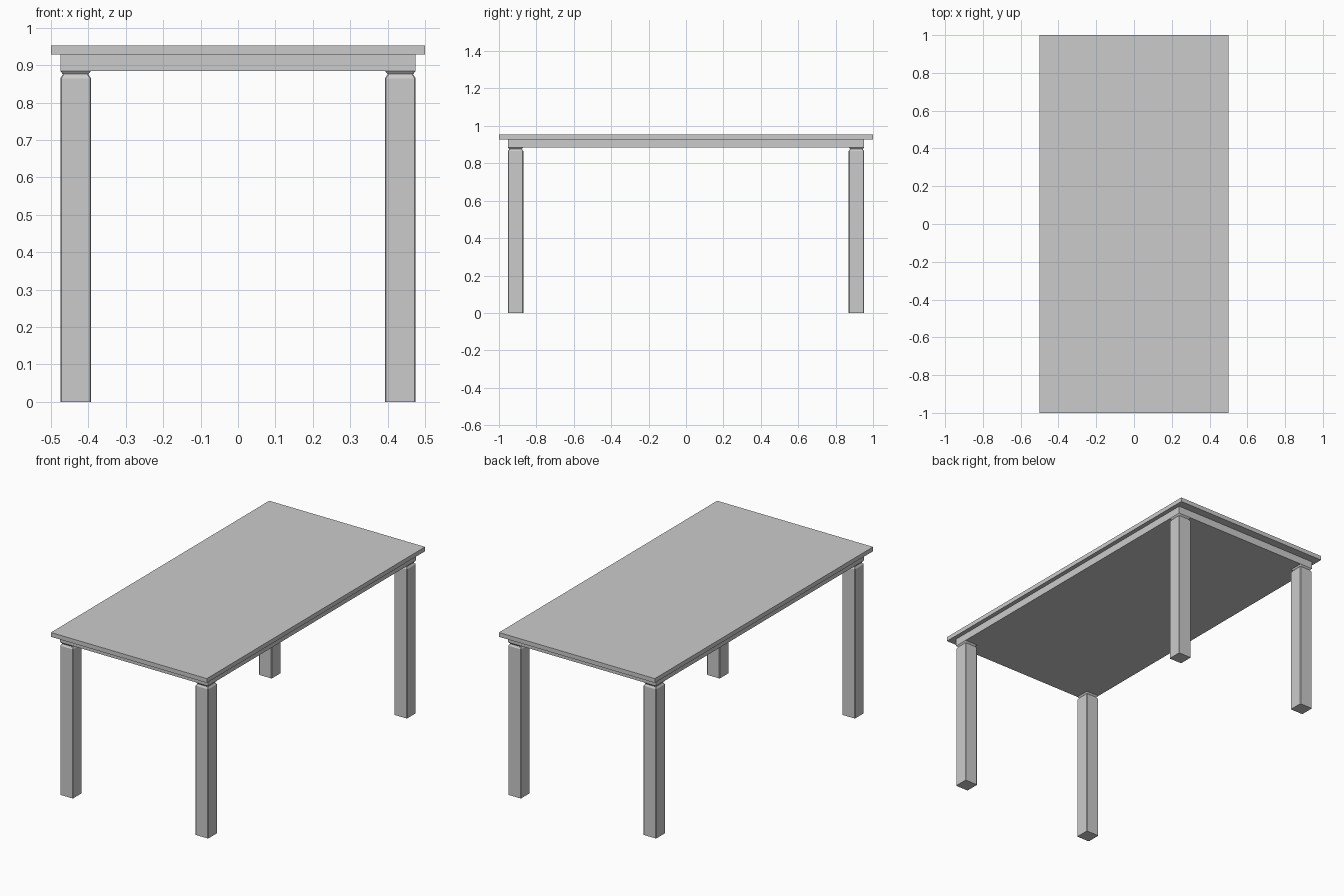
import bpy, bmesh

if "Cube" in bpy.data.objects:
    bpy.data.objects.remove(bpy.data.objects["Cube"])


def new_object(name, bm):
    bmesh.ops.recalc_face_normals(bm, faces=bm.faces)
    mesh = bpy.data.meshes.new(name)
    bm.to_mesh(mesh)
    bm.free()
    obj = bpy.data.objects.new(name, mesh)
    bpy.context.collection.objects.link(obj)
    return obj


def slab(name, hx, hy, z0, z1):
    bm = bmesh.new()
    bmesh.ops.create_cube(bm, size=1)
    for v in bm.verts:
        v.co = (v.co.x * 2 * hx, v.co.y * 2 * hy, z0 + (v.co.z + 0.5) * (z1 - z0))
    return new_object(name, bm)


def leg(name, cx, cy):
    # square section with slightly chamfered corners, lofted up to a notched neck
    profile = [(0.041, 0), (0.041, 0.865), (0.034, 0.876), (0.041, 0.885)]
    c = 0.003
    bm = bmesh.new()
    rings = []
    for h, z in profile:
        section = [(h, h - c), (h - c, h), (c - h, h), (-h, h - c),
                   (-h, c - h), (c - h, -h), (h - c, -h), (h, c - h)]
        rings.append([bm.verts.new((cx + x, cy + y, z)) for x, y in section])
    for a, b in zip(rings, rings[1:]):
        for i in range(8):
            j = (i + 1) % 8
            bm.faces.new((a[i], a[j], b[j], b[i]))
    bm.faces.new(rings[0])
    bm.faces.new(rings[-1])
    return new_object(name, bm)


# Top board and the solid frame beneath it
slab("table_top", 0.5, 1.0, 0.928, 0.953)
slab("under_frame", 0.475, 0.952, 0.885, 0.928)

# Four legs flush with the frame corners
for sy, depth in ((-1, "front"), (1, "back")):
    for sx, side in ((-1, "left"), (1, "right")):
        leg(f"{depth}_{side}_leg", sx * 0.434, sy * 0.911)
